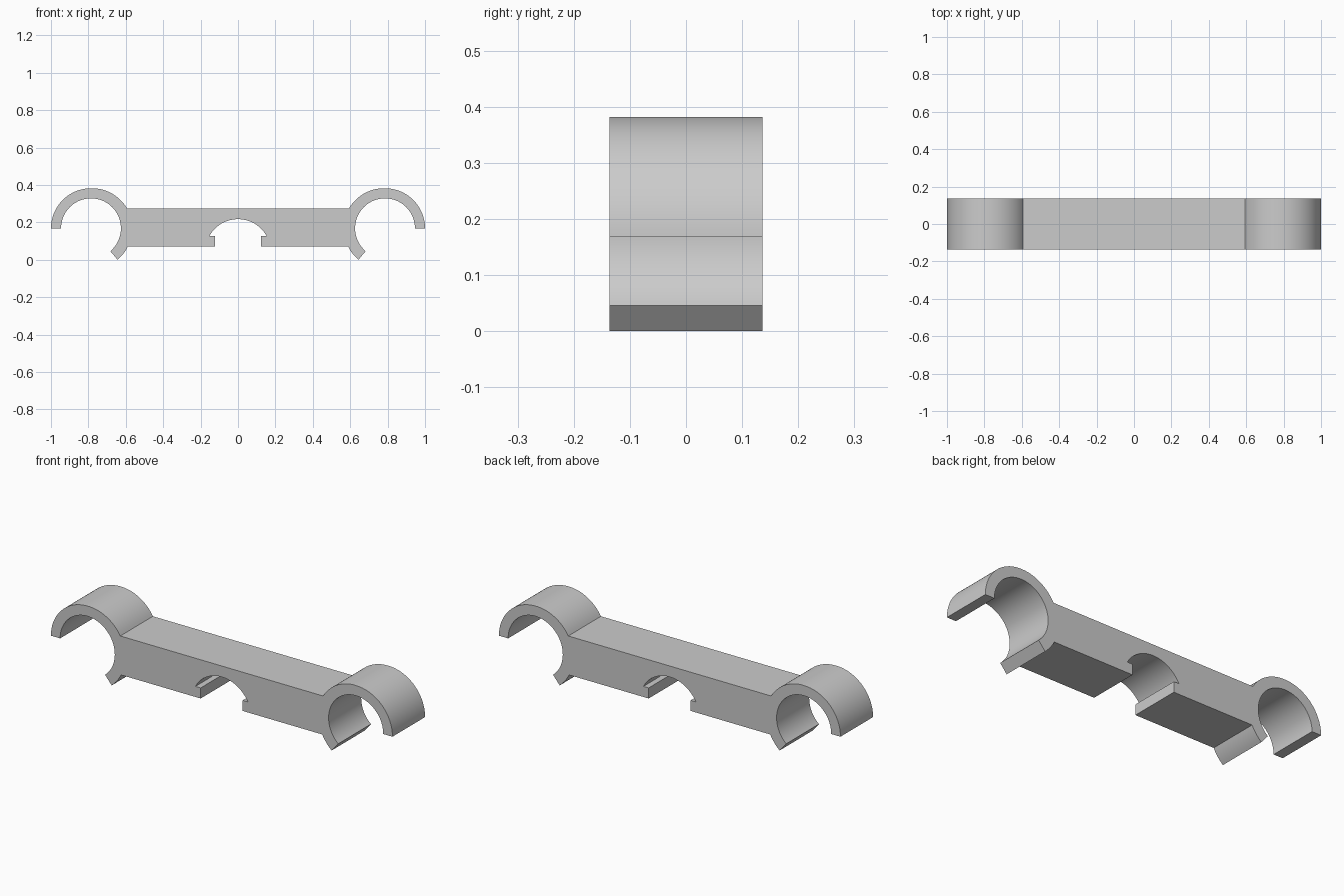
import bpy, bmesh
from math import sin, cos, asin, pi, radians

if "Cube" in bpy.data.objects:
    bpy.data.objects.remove(bpy.data.objects["Cube"])

HALF_DEPTH = 0.1365
CX, CZ = 0.786, 0.168           # clip centre
R_IN = 0.16                     # clip bore
R_OUT, R_ROOT = 0.214, 0.22     # clip outside, slightly thicker near the bar
BAR_TOP, BAR_BOTTOM = 0.275, 0.07
TIP = radians(229.8)            # angle of the lower clip lip


def arc(cx, cz, r0, r1, a0, a1, n):
    """Arc points whose radius blends from r0 to r1."""
    pts = []
    for i in range(n + 1):
        t = i / n
        a, r = a0 + (a1 - a0) * t, r0 + (r1 - r0) * t
        pts.append((cx + r * cos(a), cz + r * sin(a)))
    return pts


# Angles where the clip's outside meets the bar
top_angle = pi - asin((BAR_TOP - CZ) / R_ROOT)
bottom_angle = pi + asin((CZ - BAR_BOTTOM) / R_ROOT)

# Right half of the outline, from the notch crown round to the bar top
notch_r, notch_z = 0.175, 0.042
notch_end = asin((0.126 - notch_z) / notch_r)
half = arc(0, notch_z, notch_r, notch_r, pi / 2, notch_end, 20)
half += [(0.123, 0.126), (0.123, BAR_BOTTOM)]                      # snap lip
half += arc(CX, CZ, R_ROOT, R_ROOT, bottom_angle, TIP, 6)          # lower lip
half += arc(CX, CZ, R_IN, R_IN, TIP, 0, 56)                        # bore
half += arc(CX, CZ, R_OUT, R_OUT, 0, pi / 2, 24)                   # outer shell
half += arc(CX, CZ, R_OUT, R_ROOT, pi / 2, top_angle, 16)[1:]

# Mirror the outline (sharing the crown point) and extrude it along y
outline = half + [(-x, z) for x, z in reversed(half[1:])]
bm = bmesh.new()
face = bm.faces.new([bm.verts.new((x, -HALF_DEPTH, z)) for x, z in outline])
ext = bmesh.ops.extrude_face_region(bm, geom=[face], use_keep_orig=True)
moved = [g for g in ext["geom"] if isinstance(g, bmesh.types.BMVert)]
bmesh.ops.translate(bm, verts=moved, vec=(0, 2 * HALF_DEPTH, 0))
bmesh.ops.recalc_face_normals(bm, faces=bm.faces)

# Double-ended clip bar
mesh = bpy.data.meshes.new("double_clip_bar")
bm.to_mesh(mesh)
bm.free()
obj = bpy.data.objects.new("double_clip_bar", mesh)
bpy.context.collection.objects.link(obj)
bpy.context.view_layer.objects.active = obj
obj.select_set(True)
bpy.ops.object.shade_smooth_by_angle(angle=radians(25))
